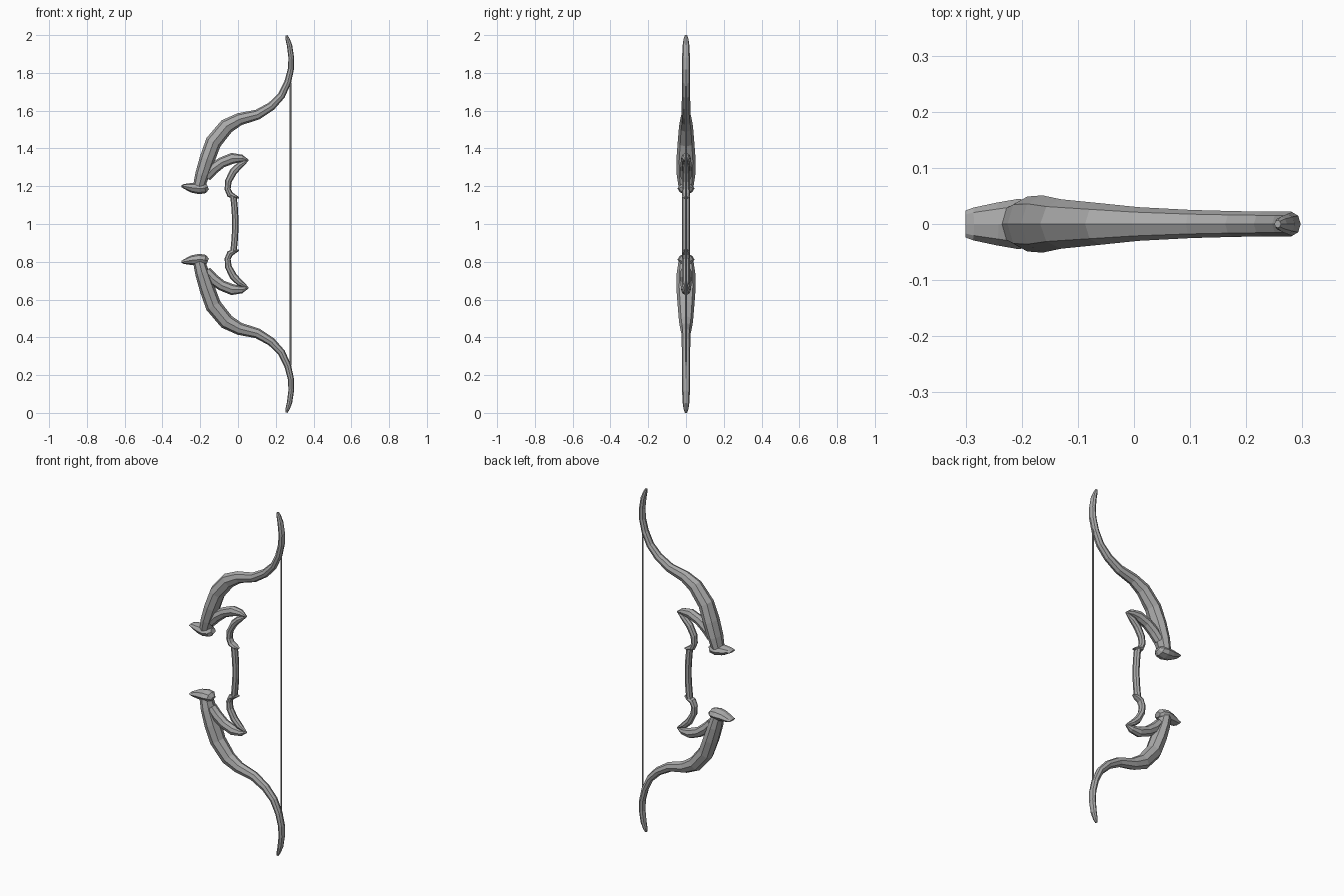
import bpy, bmesh, math
from mathutils import Vector

cube = bpy.data.objects.get("Cube")
if cube:
    bpy.data.objects.remove(cube)

grey = bpy.data.materials.new("plain grey")
grey.use_nodes = True
colour = (0.4, 0.4, 0.4, 1)
grey.diffuse_color = colour
grey.node_tree.nodes["Principled BSDF"].inputs["Base Color"].default_value = colour

MID = 1.0  # height of the symmetry plane


def loft(name, rows, sides=8, mirror=True):
    """Faceted tube through rows of (x, z, half width in plane, half depth)."""
    bm = bmesh.new()
    path = [Vector((x, 0, z - MID)) for x, z, _, _ in rows]
    rings = []
    for i, (_, _, width, depth) in enumerate(rows):
        along = (path[min(i + 1, len(path) - 1)] - path[max(i - 1, 0)]).normalized()
        across = Vector((along.z, 0, -along.x))
        ring = []
        for k in range(sides):
            a = math.tau * k / sides
            offset = across * (width * math.cos(a)) + Vector((0, depth * math.sin(a), 0))
            ring.append(bm.verts.new(path[i] + offset))
        rings.append(ring)
    for low, high in zip(rings, rings[1:]):
        for k in range(sides):
            n = (k + 1) % sides
            bm.faces.new((low[k], low[n], high[n], high[k]))
    bm.faces.new(rings[0])
    bm.faces.new(rings[-1])
    bmesh.ops.recalc_face_normals(bm, faces=bm.faces)
    mesh = bpy.data.meshes.new(name)
    bm.to_mesh(mesh)
    bm.free()
    mesh.materials.append(grey)
    obj = bpy.data.objects.new(name, mesh)
    obj.location.z = MID
    bpy.context.collection.objects.link(obj)
    if mirror:
        mod = obj.modifiers.new("mirror", 'MIRROR')
        mod.use_axis = (False, False, True)
        mod.use_mirror_merge = False
    return obj


# Recurved limbs, from tip to root
loft("limbs", [
    (.256, 1.998, .006, .007), (.262, 1.98, .011, .013), (.273, 1.945, .014, .018),
    (.282, 1.88, .015, .021), (.28, 1.82, .016, .022), (.263, 1.75, .018, .022),
    (.23, 1.68, .02, .022), (.177, 1.624, .023, .023), (.103, 1.579, .027, .025),
    (.008, 1.555, .033, .03), (-.06, 1.518, .041, .037), (-.13, 1.433, .043, .044),
    (-.163, 1.343, .041, .051), (-.19, 1.26, .037, .049), (-.206, 1.2, .032, .04)])

# Pointed pommel on each limb root
loft("limb_caps", [
    (-.3, 1.2, .004, .024), (-.287, 1.2, .012, .029), (-.245, 1.192, .026, .038),
    (-.205, 1.188, .03, .045), (-.175, 1.19, .027, .038), (-.16, 1.197, .014, .02)])

# Branches reaching from the limbs to a sharp spur
loft("branches", [
    (-.17, 1.25, .028, .03), (-.135, 1.29, .031, .03), (-.087, 1.325, .028, .028),
    (-.029, 1.348, .029, .026), (.02, 1.348, .019, .02), (.056, 1.337, .003, .004)])

# Curved necks from the spur down to the grip, ending in a small point
loft("necks", [
    (.054, 1.338, .004, .004), (.01, 1.312, .018, .018), (-.024, 1.278, .02, .02),
    (-.051, 1.227, .018, .02), (-.055, 1.184, .016, .02), (-.042, 1.155, .017, .022),
    (-.018, 1.145, .012, .022), (.006, 1.138, .003, .008)])

# Slightly bowed grip
loft("grip", [(-.024 + .01 * math.cos(t * math.pi / 2), MID + .145 * t, .017, .021)
              for t in (-1, -.6, -.2, .2, .6, 1)], mirror=False)

# Bowstring
loft("bowstring", [(.278, .25, .005, .005), (.278, 1.75, .005, .005)], sides=6, mirror=False)
